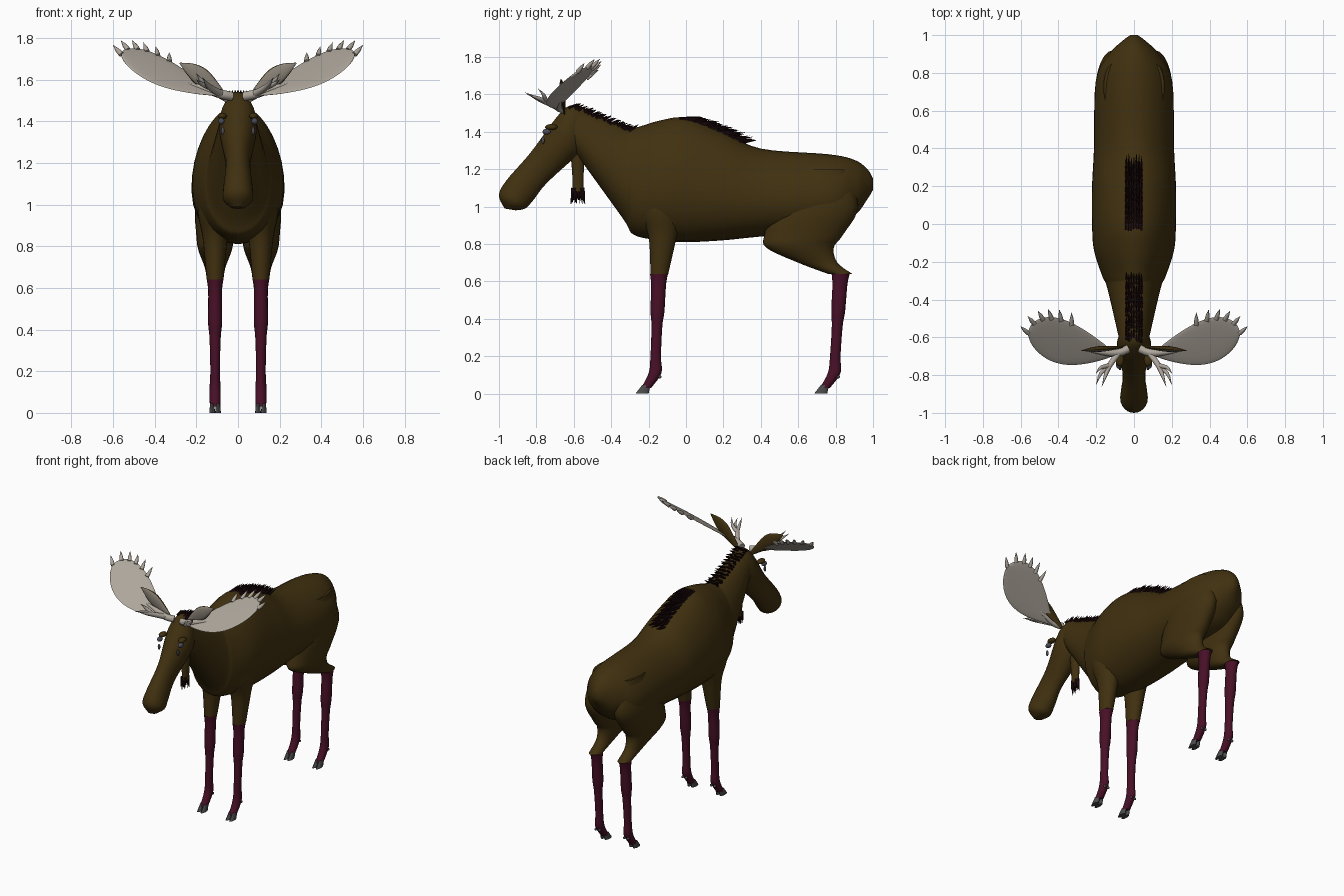
import bpy, bmesh, math, random
from mathutils import Vector

random.seed(4)
if "Cube" in bpy.data.objects:
    bpy.data.objects.remove(bpy.data.objects["Cube"])


def material(name, red, green, blue):
    mat = bpy.data.materials.new(name)
    mat.use_nodes = True
    mat.diffuse_color = (red, green, blue, 1)
    shader = mat.node_tree.nodes["Principled BSDF"]
    shader.inputs["Base Color"].default_value = mat.diffuse_color
    shader.inputs["Roughness"].default_value = .8
    return mat


BROWN = material("brown_coat", .052, .03, .005)
MAROON = material("maroon_leg", .065, .005, .02)
DARK = material("dark_hair", .013, .003, .004)
BONE = material("bone_antler", .42, .38, .33)
HOOF = material("grey_hoof", .07, .07, .07)
LINING = material("ear_lining", .25, .22, .18)
EYE = material("eye_grey", .07, .07, .09)


def finish(bm, name, materials, mirror=False, rule=None):
    bmesh.ops.recalc_face_normals(bm, faces=bm.faces)
    bm.normal_update()
    if rule:
        for face in bm.faces:
            face.material_index = rule(face)
    mesh = bpy.data.meshes.new(name)
    bm.to_mesh(mesh)
    bm.free()
    for mat in materials:
        mesh.materials.append(mat)
    obj = bpy.data.objects.new(name, mesh)
    bpy.context.collection.objects.link(obj)
    bpy.ops.object.select_all(action='DESELECT')
    bpy.context.view_layer.objects.active = obj
    obj.select_set(True)
    bpy.ops.object.shade_smooth_by_angle(angle=math.radians(50))
    if mirror:
        obj.modifiers.new("mirror", 'MIRROR').use_mirror_merge = False


def smooth_rows(rows, steps):
    # Catmull-Rom interpolation through tuples of numbers
    result = []
    last = len(rows) - 1
    for i in range(last):
        before, start, end, after = (rows[max(0, min(last, i + k))] for k in (-1, 0, 1, 2))
        for step in range(steps):
            t = step / steps
            result.append([b + t / 2 * (c - a + t * (2 * a - 5 * b + 4 * c - d + t * (3 * (b - c) + d - a)))
                           for a, b, c, d in zip(before, start, end, after)])
    return result + [list(rows[-1])]


def circle(sides):
    return [(math.cos(math.tau * k / sides), math.sin(math.tau * k / sides)) for k in range(sides)]


def skin(bm, rings):
    rings = [[bm.verts.new(point) for point in ring] for ring in rings]
    for lower, upper in zip(rings, rings[1:]):
        for i in range(len(lower)):
            bm.faces.new((lower[i - 1], lower[i], upper[i], upper[i - 1]))
    bm.faces.new(rings[0])
    bm.faces.new(rings[-1])


def loft(bm, rows, centre=0, taper=0, sides=24, steps=5):
    # Each row: one edge (y, z), the opposite edge (y, z), half width
    skin(bm, [[(centre + width * s * (1 - taper * c),
                (y1 + y2 + (y1 - y2) * c) / 2, (z1 + z2 + (z1 - z2) * c) / 2) for c, s in circle(sides)]
              for y1, z1, y2, z2, width in smooth_rows(rows, steps)])


def tube(bm, rows, sides=8, steps=3, flat=1):
    # Each row: x, y, z, radius; flat squashes the section
    rows = smooth_rows(rows, steps)
    points = [Vector(row[:3]) for row in rows]
    rings = []
    for i, point in enumerate(points):
        along = (points[min(i + 1, len(points) - 1)] - points[max(i - 1, 0)]).normalized()
        across = along.cross(Vector((0, 1, 0))).normalized()
        other = along.cross(across) * flat
        radius = max(rows[i][3], .001)
        rings.append([point + radius * (across * c + other * s) for c, s in circle(sides)])
    skin(bm, rings)


# Torso and neck: y, top z, bottom z, half width
torso = [(1, 1.15, 1.09, .02), (.97, 1.2, 1.04, .06), (.9, 1.25, .95, .13), (.76, 1.28, .87, .2),
         (.4, 1.31, .84, .21), (.2, 1.4, .82, .22), (0, 1.475, .81, .22), (-.14, 1.46, .82, .21),
         (-.28, 1.42, .85, .165), (-.34, 1.43, .94, .14), (-.6, 1.54, 1.3, .08)]
bm = bmesh.new()
loft(bm, [(y, top, y, bottom, width) for y, top, bottom, width in torso], 0, .15, 32)
finish(bm, "torso", [BROWN])

# Head and muzzle
bm = bmesh.new()
loft(bm, [(-.55, 1.53, -.5, 1.36, .05), (-.62, 1.54, -.56, 1.29, .08), (-.69, 1.48, -.62, 1.24, .09),
          (-.83, 1.29, -.75, 1.12, .06), (-.96, 1.14, -.82, 1.03, .07), (-1, 1.06, -.86, .99, .07),
          (-.97, .99, -.91, .98, .03)])
finish(bm, "head", [BROWN])

# Upper legs: z, front y, back y, half width
upper_legs = {
    "front": [(1.2, -.2, -.1, .04), (1, -.25, -.02, .085), (.84, -.2, -.05, .06), (.64, -.19, -.095, .04)],
    "hind": [(1.2, .6, .85, .05), (1, .47, .92, .095), (.85, .42, .84, .09), (.78, .43, .79, .08),
             (.7, .6, .81, .05), (.64, .76, .89, .04)]}
# Shanks: z, forward shift, half depth, half width
shank = [(.64, 0, .048, .04), (.58, 0, .04, .033), (.44, 0, .037, .034), (.36, 0, .029, .027),
         (.2, 0, .028, .023), (.11, 0, .034, .027), (.03, .045, .027, .025)]
stance = .11
for name, ankle, lean in (("front", -.17, .04), ("hind", .785, .065)):
    bm = bmesh.new()
    loft(bm, [(front, z, back, z, width) for z, front, back, width in upper_legs[name]], stance)
    finish(bm, name + "_upper_legs", [BROWN], True)
    bm = bmesh.new()
    loft(bm, [(ankle + lean * z - shift - depth, z, ankle + lean * z - shift + depth, z, width)
              for z, shift, depth, width in shank], stance, 0, 16)
    finish(bm, name + "_shanks", [MAROON], True)
    # Cloven hooves and dew claws
    bm = bmesh.new()
    toe = ankle - .1
    for x in (stance - .014, stance + .014):
        loft(bm, [(toe, 0, toe + .07, 0, .014), (toe + .035, .045, toe + .08, .045, .01)], x, 0, 12, 2)
        claw = bmesh.ops.create_icosphere(bm, subdivisions=2, radius=.009)["verts"]
        bmesh.ops.translate(bm, verts=claw, vec=(x, ankle + .03, .09))
    finish(bm, name + "_hooves", [HOOF], True)

# Ears: flattened leaves with a pale front
bm = bmesh.new()
tube(bm, [(.05, -.65, 1.5, .012), (.16, -.66, 1.6, .042), (.22, -.665, 1.645, .034), (.28, -.67, 1.68, .002)],
     14, 5, .35)
finish(bm, "ears", [BROWN, LINING], True, lambda face: int(face.normal.y < -.55))


# Antler palms: slanted paddles, broad near the outer end
def palm_height(x, y):
    return 1.585 + .27 * (x - .4) + .61 * (y + .73)


def palm_section(t):
    # x, middle y and half width at fraction t of the length
    return .1 + .46 * t, -.69 + .11 * t, max(.012, .12 * math.sin(math.pi * t ** 1.6) ** .5)


bm = bmesh.new()
rings = []
for i in range(33):
    x, middle, half = palm_section(1 - (1 - i / 32) ** 1.5)
    rings.append([(x, middle + half * c, palm_height(x, middle + half * c) + .008 * s) for c, s in circle(20)])
skin(bm, rings)
finish(bm, "antler_palms", [BONE], True)

# Antler beams, palm points and forked brow tines
bm = bmesh.new()
tube(bm, [(.03, -.66, 1.52, .022), (.08, -.68, 1.53, .022), (.14, -.68, 1.55, .019), (.24, -.67, 1.58, .006)])
for t in (.5, .62, .73, .83, .93, 1):
    x, middle, half = palm_section(t)
    base = Vector((x, middle + half - .01, palm_height(x, middle + half - .01)))
    lean = 2 * t - 1
    reach = Vector((.04 * lean, .065 - .03 * lean, .045))
    tube(bm, [(*base, .013), (*(base + reach / 2), .01), (*(base + reach), 0)])
fork = (.13, -.75, 1.56)
tube(bm, [(.08, -.68, 1.53, .018), (*fork, .015), (.15, -.8, 1.58, .01), (.17, -.86, 1.61, 0)])
for tip in ((.2, -.85, 1.6), (.2, -.79, 1.63)):
    bend = Vector(fork).lerp(Vector(tip), .5) + Vector((.01, .01, 0))
    tube(bm, [(*fork, .013), (*bend, .01), (*tip, 0)])
finish(bm, "antler_tines", [BONE], True)

# Eyes, tear spots and brow ridges
for name, mat, place, size in (("eyes", EYE, (.08, -.745, 1.4), (.016, .022, .016)),
                               ("tear_spots", EYE, (.073, -.765, 1.355), (.008, .009, .02)),
                               ("brows", BROWN, (.075, -.72, 1.425), (.022, .034, .016))):
    bm = bmesh.new()
    bmesh.ops.create_uvsphere(bm, u_segments=14, v_segments=10, radius=1)
    bmesh.ops.scale(bm, verts=bm.verts, vec=size)
    bmesh.ops.translate(bm, verts=bm.verts, vec=place)
    finish(bm, name, [mat], True)

# Throat bell with a hair tuft
bm = bmesh.new()
loft(bm, [(-.625, 1.34, -.54, 1.34, .03), (-.61, 1.2, -.546, 1.2, .025), (-.605, 1.08, -.55, 1.08, .018)])
finish(bm, "throat_bell", [BROWN])
bm = bmesh.new()
for i in range(16):
    x = random.uniform(-.015, .015)
    spread = (i / 15 - .5) * .055
    tube(bm, [(x, spread - .578, 1.1, .009), (x, spread * 1.4 - .578, random.uniform(1.01, 1.04), 0)], 5, 1)
finish(bm, "bell_tuft", [DARK])

# Mane spikes swept back along the neck and the hump
spine = smooth_rows(torso, 12)


def back_height(y):
    return min(spine, key=lambda row: abs(row[0] - y))[1]


for name, start, end, length, lift in (("neck_mane", -.62, -.3, .04, .02), ("hump_mane", -.03, .28, .085, .012)):
    bm = bmesh.new()
    for i in range(14):
        for column in range(-3, 4):
            x = column * .013
            y = start + (end - start) * i / 13 + random.uniform(-.01, .01)
            root = back_height(y) - .008 - abs(x) * .12
            tip = y + length * random.uniform(.8, 1.1)
            # A slight sideways drift keeps each spike off the y axis
            tube(bm, [(x, y, root, .009), (x * 1.05, tip, max(root + lift, back_height(tip) + .012), 0)], 5, 1)
    finish(bm, name, [DARK])
